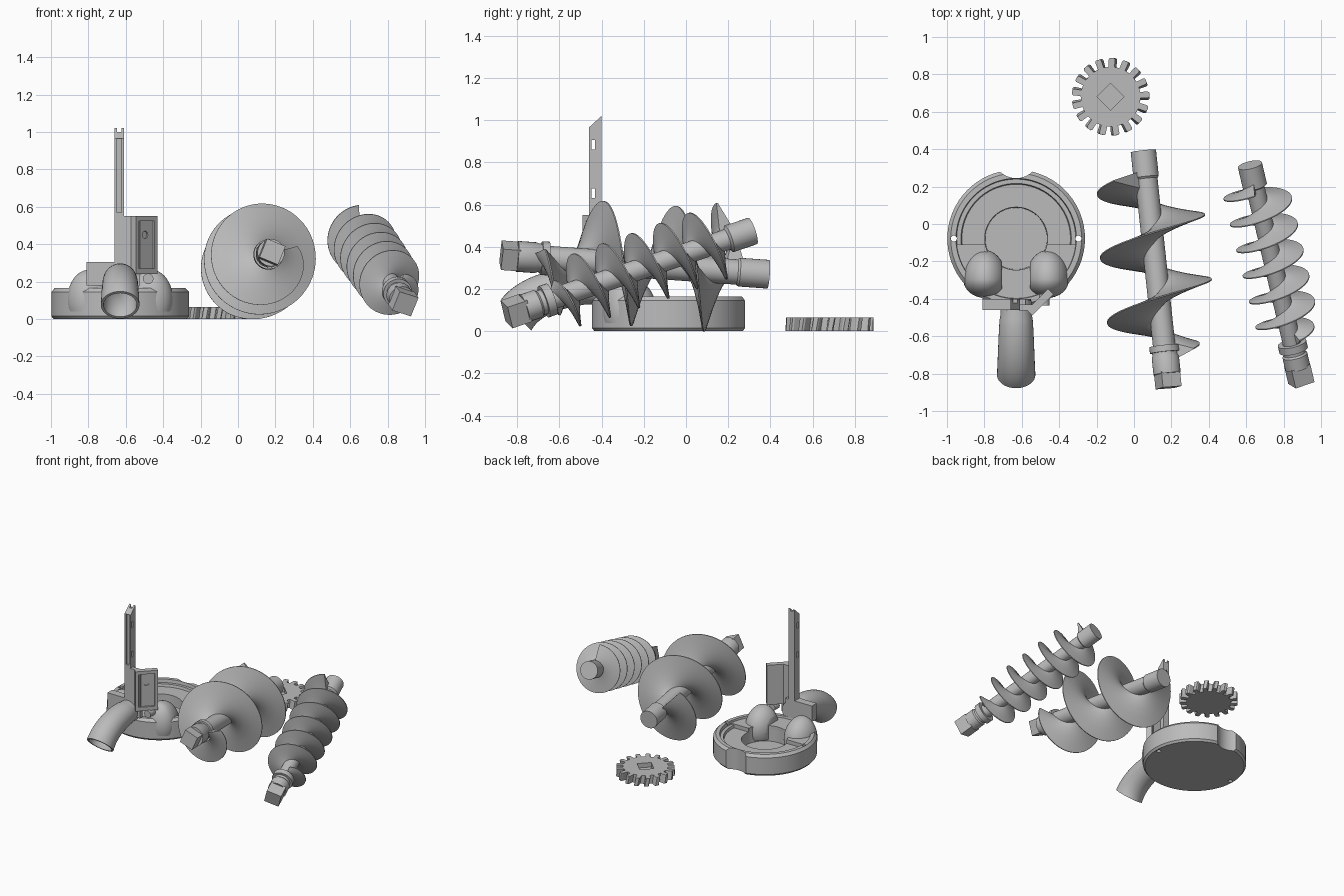
import bpy, bmesh
from math import pi, cos, sin, radians, sqrt
from mathutils import Vector, Matrix

if "Cube" in bpy.data.objects:
    bpy.data.objects.remove(bpy.data.objects["Cube"], do_unlink=True)

grey = bpy.data.materials.new("plain grey")
grey.use_nodes = True
tone = (0.5, 0.5, 0.5, 1)
grey.diffuse_color = tone
grey.node_tree.nodes["Principled BSDF"].inputs["Base Color"].default_value = tone
parts = []


def finish(name, bm):
    bmesh.ops.recalc_face_normals(bm, faces=bm.faces)
    mesh = bpy.data.meshes.new(name)
    bm.to_mesh(mesh)
    bm.free()
    mesh.materials.append(grey)
    ob = bpy.data.objects.new(name, mesh)
    bpy.context.collection.objects.link(ob)
    parts.append(ob)
    return ob


def skin(name, rings, loop=False):
    """Bridge rings of points, capping the ends unless they form a loop."""
    bm = bmesh.new()
    rows = [[bm.verts.new(p) for p in ring] for ring in rings]
    n = len(rows[0])
    pairs = list(zip(rows, rows[1:])) + ([(rows[-1], rows[0])] if loop else [])
    for a, b in pairs:
        for i in range(n):
            j = (i + 1) % n
            bm.faces.new((a[i], a[j], b[j], b[i]))
    if not loop:
        bm.faces.new(rows[0])
        bm.faces.new(rows[-1])
    return finish(name, bm)


def frame(d):
    d = Vector(d).normalized()
    u = Vector((1, 0, 0))
    u = (u - u.dot(d) * d).normalized()
    return d, u, d.cross(u)


def lathe(name, origin, direction, profile, segs=48, turn=0, loop=False):
    """Turn a profile of (distance, radius) about an axis."""
    d, u, v = frame(direction)
    angles = [turn + 2 * pi * i / segs for i in range(segs)]
    return skin(name, [[Vector(origin) + d * t + r * (cos(a) * u + sin(a) * v)
                        for a in angles] for t, r in profile], loop)


def box(name, low, high, rot=0):
    low, high = Vector(low), Vector(high)
    bm = bmesh.new()
    mat = (Matrix.Translation((low + high) / 2) @ Matrix.Rotation(rot, 4, 'Z')
           @ Matrix.Diagonal((*(high - low), 1)))
    bmesh.ops.create_cube(bm, size=1, matrix=mat)
    return finish(name, bm)


def cut(ob, *cutters):
    for c in cutters:
        mod = ob.modifiers.new("cut", 'BOOLEAN')
        mod.operation, mod.solver, mod.object = 'DIFFERENCE', 'EXACT', c
        bpy.context.view_layer.objects.active = ob
        bpy.ops.object.modifier_apply(modifier=mod.name)
        parts.remove(c)
        bpy.data.objects.remove(c, do_unlink=True)


def auger(name, back, front, shaft, head, blade):
    """Shaft with a square drive head and a wedge-section screw blade."""
    back, front = Vector(back), Vector(front)
    d, u, v = frame(front - back)
    length = (front - back).length
    lathe(name + "_shaft", back, d, shaft, 32)
    lathe(name + "_drive_head", back, d, [(shaft[-1][0] - .01, head), (length, head)], 4, .4)
    start, end, angle, pitch, lead_in, r0, r1, root, half = blade
    steps = int((end - start) / pitch * 72)
    # Wedge section: out along one side and back along the other
    fractions = [0, .1, .25, .45, .7, 1]
    section = [(-1, f) for f in fractions] + [(1, f) for f in reversed(fractions)]
    rings = []
    for i in range(steps + 1):
        t = start + (end - start) * i / steps
        a = angle + 2 * pi * (t - start) / pitch
        out = cos(a) * u + sin(a) * v
        # Radius shrinks along the screw and over the last half turn
        fade = max(0, 1 - (end - t) / (pitch * .55))
        lead = max(0, 1 - (t - start) / (pitch * .3)) * lead_in
        r = (r0 + (r1 - r0) * i / steps) * (1 - .45 * fade * fade - lead)
        rings.append([back + d * (t + side * (half + (.003 - half) * f))
                      + out * (root + (r - root) * f) for side, f in section])
    skin(name + "_blade", rings)


# Two screws
auger("large_auger", (.05, .39, .27), (.185, -.875, .36),
      [(0, .068), (.14, .068), (.15, .06), (1.05, .06), (1.05, .08), (1.085, .08),
       (1.085, .068), (1.1, .068), (1.11, .073), (1.2, .073)],
      .076, (.155, 1.085, radians(134), .348, .13, .292, .29, .05, .045))
auger("small_auger", (.62, .315, .475), (.895, -.85, .08),
      [(0, .066), (.12, .066), (.13, .05), (1.03, .05), (1.03, .078), (1.07, .078),
       (1.07, .06), (1.09, .06), (1.1, .068), (1.17, .068)],
      .078, (.119, 1.0, pi / 2, .149, 0, .18, .17, .042, .034))

# Gear with slanted teeth and a square socket
gx, gy, teeth = -.125, .68, 17


def gear_ring(z, twist):
    pts = []
    for i in range(teeth):
        for off, r in ((-.27, .16), (-.23, .2), (-.15, .208), (.15, .208), (.23, .2), (.27, .16)):
            a = 2 * pi * (i + off) / teeth + twist
            pts.append((gx + r * cos(a), gy + r * sin(a), z))
    return pts


gear = skin("gear", [gear_ring(0, 0), gear_ring(.065, .06)])
cut(gear, lathe("socket", (gx, gy, .03), (0, 0, 1), [(0, .072), (.1, .072)], 4))

# Round housing base with a recessed floor and well
cx, cy = -.63, -.078
up = (0, 0, 1)
base = lathe("housing_base", (cx, cy, 0), up,
             [(0, .355), (.015, .368), (.145, .368), (.165, .35), (.165, .322),
              (.14, .318), (.14, .295), (.12, .29), (.12, .168), (.03, .165)], 72)
cut(base, lathe("notch", (cx, .37, -.1), up, [(0, .125), (.4, .125)], 40),
    *[lathe("screw_hole", (cx + s * .333, cy, -.1), up, [(0, .016), (.4, .016)], 16)
      for s in (-1, 1)])

# Raised front half of the floor
step = lathe("raised_floor", (cx, cy, 0), up,
             [(.1, .325), (.15, .325), (.15, .168), (.1, .168)], 72, 0, True)
cut(step, box("trim", (-1.1, -.11, 0), (-.1, .4, .3)))

# Rounded humps either side of the outlet channel, running forward to the rim
for side, s in (("right", -1), ("left", 1)):
    bm = bmesh.new()
    bmesh.ops.create_uvsphere(bm, u_segments=40, v_segments=24, radius=1)
    for vert in bm.verts:
        x, y, z = vert.co
        reach = .1 if y < 0 else .155
        vert.co = (cx + s * .168 + x * .115, -.295 + y * reach, .1 + z * .163)
    for height, facing in ((.04, (0, 0, -1)), (.1, (-s, 0, 0))):
        bmesh.ops.bisect_plane(bm, geom=bm.verts[:] + bm.edges[:] + bm.faces[:],
                               plane_co=(cx + s * .075, 0, height), plane_no=facing,
                               clear_outer=True)
        bmesh.ops.holes_fill(bm, edges=bm.edges[:])
    finish(side + "_hump", bm)

# Hollow spout bending downward


def spout_ring(k, wall):
    bend = max(0, k)
    a, tilt = bend * radians(70), bend * pi / 4
    centre = Vector((cx, -.48 - .346 * sin(a) - .07 * min(0, k), .21 - .205 * (1 - cos(a))))
    out = Vector((0, -sin(tilt), cos(tilt)))
    r = .083 + .02 * sqrt(bend) - wall
    return [centre + r * (cos(b) * Vector((1, 0, 0)) + sin(b) * out)
            for b in (2 * pi * i / 36 for i in range(36))]


ks = [-1] + [i / 14 for i in range(15)]
skin("spout", [spout_ring(k, 0) for k in ks] + [spout_ring(k, .014) for k in reversed(ks)], True)
lathe("spout_plug", (cx, -.4, .21), (0, -1, 0), [(0, .078), (.03, .078)], 36)

# Mounting box behind the spout
box("mounting_box", (-.81, -.46, .18), (-.58, -.40, .305))

# Tall post with slanted top, front groove, fork slot and side windows
post = skin("tall_post", [[(x, -.46, .18), (x, -.40, .18), (x, -.40, 1.02), (x, -.46, .965)]
                          for x in (-.661, -.609)])
cut(post, box("groove", (-.648, -.5, .57), (-.622, -.447, .965)),
    box("fork_slot", (-.646, -.5, 1.0), (-.624, -.3, 1.1)),
    *[box("window", (-.8, -.447, z), (-.5, -.43, z + .045)) for z in (.63, .86)])

# Angled side panel with a pocket and screw hole
box("post_web", (-.615, -.462, .18), (-.525, -.43, .55))
px, py = -.502, -.418
panel = box("side_panel", (px - .081, py - .02, .24), (px + .081, py + .02, .55), pi / 4)
fx, fy = px + .0141, py - .0141
cut(panel, box("pocket", (fx - .058, fy - .012, .27), (fx + .058, fy + .012, .525), pi / 4),
    lathe("hole", (fx, fy, .45), (-1, 1, 0), [(-.1, .02), (.02, .02)], 20))
lathe("panel_peg", (-.48, -.435, .215), (0, 1, 0), [(0, .028), (.06, .028)], 20)

for ob in bpy.context.view_layer.objects:
    ob.select_set(ob in parts)
bpy.context.view_layer.objects.active = parts[0]
bpy.ops.object.shade_smooth_by_angle(angle=radians(32))
